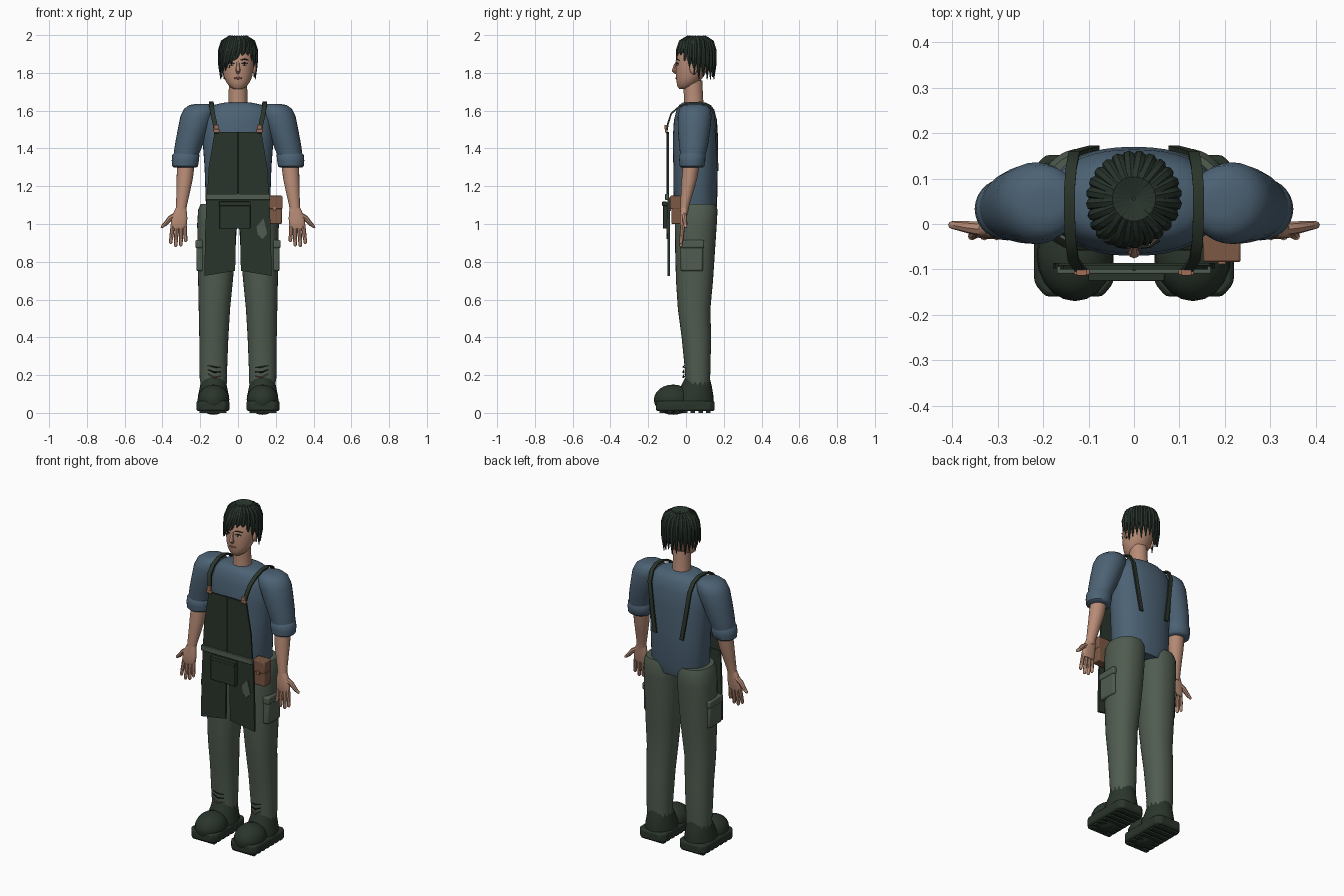
import bpy, bmesh, math
from mathutils import Vector


def srgb(r, g, b):
    f = lambda c: (c / 255 / 12.92) if c < 11 else ((c / 255 + 0.055) / 1.055) ** 2.4
    return (f(r), f(g), f(b), 1)


MATS = {}
for nm, c in {"shirt_blue": (76, 98, 116), "trouser_green": (80, 92, 80), "apron_green": (42, 53, 43),
              "hair_green": (40, 52, 44), "skin": (184, 140, 118), "leather": (124, 88, 68),
              "copper": (160, 112, 88), "eye_white": (205, 205, 200), "black": (20, 22, 20),
              "lip": (130, 82, 74)}.items():
    MATS[nm] = bpy.data.materials.new(nm)
    MATS[nm].diffuse_color = srgb(*c)


def finish(name, bm, mat, bevel=0):
    bmesh.ops.recalc_face_normals(bm, faces=bm.faces)
    me = bpy.data.meshes.new(name)
    bm.to_mesh(me)
    bm.free()
    me.materials.append(MATS[mat])
    ob = bpy.data.objects.new(name, me)
    bpy.context.collection.objects.link(ob)
    if bevel:
        m = ob.modifiers.new("bevel", 'BEVEL')
        m.width, m.segments = bevel, 2
    return ob


def skin_rings(name, rings, mat):
    """Join rings of points into a capped surface."""
    bm = bmesh.new()
    vs = [[bm.verts.new(p) for p in r] for r in rings]
    n = len(vs[0])
    for a, b in zip(vs, vs[1:]):
        for i in range(n):
            bm.faces.new((a[i], a[(i + 1) % n], b[(i + 1) % n], b[i]))
    bm.faces.new(vs[0])
    bm.faces.new(vs[-1])
    return finish(name, bm, mat)


def loft(name, rows, mat, s=1, n=28, p=2.0, jag=0):
    """rows: (z, centre x, centre y, radius x, radius y); p squares the section."""
    rings = []
    for k, (z, cx, cy, rx, ry) in enumerate(rows):
        ring = []
        for i in range(n):
            a = 2 * math.pi * i / n
            c, d = math.cos(a), math.sin(a)
            x = math.copysign(abs(c) ** (2 / p), c) * rx
            y = math.copysign(abs(d) ** (2 / p), d) * ry
            ring.append((s * (cx + x), cy + y, z + (jag * (i % 2) if k == 0 else 0)))
        rings.append(ring)
    return skin_rings(name, rings, mat)


def tube(name, pts, radii, mat, s=1, n=8):
    pts = [Vector((s * q[0], q[1], q[2])) for q in pts]
    rings, u = [], None
    for i, q in enumerate(pts):
        t = (pts[min(i + 1, len(pts) - 1)] - pts[max(i - 1, 0)]).normalized()
        u = t.orthogonal() if u is None else u - t * u.dot(t)
        u.normalize()
        v = t.cross(u)
        rings.append([q + radii[i] * (u * math.cos(2 * math.pi * j / n) + v * math.sin(2 * math.pi * j / n))
                      for j in range(n)])
    return skin_rings(name, rings, mat)


def ribbon(name, pts, w, th, mat, s=1):
    """Flat strap running in the yz plane, width along x."""
    rings = []
    for i, q in enumerate(pts):
        a, b = Vector(pts[max(i - 1, 0)]), Vector(pts[min(i + 1, len(pts) - 1)])
        t = b - a
        nrm = Vector((0, -t.z, t.y)).normalized() * th / 2
        c = Vector((s * q[0], q[1], q[2]))
        wx = Vector((w / 2, 0, 0))
        rings.append([c - wx - nrm, c + wx - nrm, c + wx + nrm, c - wx + nrm])
    return skin_rings(name, rings, mat)


def prism(name, outline, y0, y1, mat, s=1, bevel=0):
    """Front outline (x, z) extruded from y0 to y1."""
    ob = skin_rings(name, [[(s * x, y, z) for x, z in outline] for y in (y0, y1)], mat)
    if bevel:
        m = ob.modifiers.new("bevel", 'BEVEL')
        m.width, m.segments = bevel, 2
    return ob


def box(name, x0, x1, y0, y1, z0, z1, mat, s=1, bevel=0):
    return prism(name, [(x0, z0), (x1, z0), (x1, z1), (x0, z1)], y0, y1, mat, s, bevel)


def ball(name, c, r, mat, s=1):
    bm = bmesh.new()
    bmesh.ops.create_uvsphere(bm, u_segments=20, v_segments=12, radius=1)
    for v in bm.verts:
        v.co = Vector((s * c[0] + v.co.x * r[0], c[1] + v.co.y * r[1], c[2] + v.co.z * r[2]))
    return finish(name, bm, mat)


# shirt body, neck and head
loft("shirt_body", [(1.04, 0, .05, .15, .10), (1.1, 0, .05, .17, .115), (1.3, 0, .05, .177, .117),
                    (1.45, 0, .05, .188, .12), (1.55, 0, .05, .185, .114), (1.605, 0, .05, .165, .1),
                    (1.63, 0, .048, .13, .083), (1.642, 0, .044, .075, .062)], "shirt_blue", n=40, p=2.3)
loft("neck", [(1.6, 0, .043, .056, .056), (1.66, 0, .04, .05, .051), (1.76, 0, .036, .048, .05)], "skin")
loft("head", [(1.716, 0, -.012, .026, .024), (1.728, 0, 0, .045, .045), (1.75, 0, .01, .062, .06),
              (1.78, 0, .02, .075, .073), (1.84, 0, .035, .085, .088), (1.9, 0, .045, .086, .092),
              (1.945, 0, .05, .07, .075), (1.97, 0, .053, .03, .035)], "skin", n=32)

# face
tube("nose", [(0, -.048, 1.86), (0, -.058, 1.835), (0, -.063, 1.812), (0, -.05, 1.798)],
     [.006, .009, .013, .008], "skin")
ball("mouth", (0, -.05, 1.772), (.022, .006, .006), "lip")
for s in (1, -1):
    ball("eye", (.034, -.045, 1.845), (.015, .005, .007), "eye_white", s)
    ball("iris", (.034, -.0485, 1.845), (.006, .003, .006), "black", s)
    tube("upper_lid", [(.018, -.051, 1.849), (.034, -.05, 1.854), (.052, -.04, 1.848)], [.002, .003, .002], "black", s, 6)
    tube("eyebrow", [(.015, -.052, 1.867), (.035, -.049, 1.873), (.057, -.036, 1.866)], [.003, .004, .002], "hair_green", s, 6)
    ball("ear", (.086, .04, 1.825), (.011, .021, .033), "skin", s)

# hair: cap plus radial strands, swept across one side of the brow
loft("hair_cap", [(1.875, 0, .056, .088, .088), (1.92, 0, .054, .088, .09), (1.955, 0, .054, .072, .076),
                  (1.98, 0, .055, .035, .04)], "hair_green")
N = 24
for i in range(N):
    a = 2 * math.pi * (i + .5) / N
    c, d = math.cos(a), math.sin(a)
    front = max(0, -d - .25) / .75
    end = 1.765 + .025 * (i % 3) / 2
    if front > 0:
        end = 1.80 + .055 * max(0, min(1, (c + .6) / 1.0)) * (1 if c < .75 else .3)
    pts = []
    for r, z, sw in ((.004, 1.978, 0), (.045, 1.984, 0), (.078, 1.962, 0), (.091, 1.92, .25),
                     (.094, .5 * (1.92 + end), .7), (.092, end, 1.2)):
        pts.append((r * c - .03 * sw * front, .056 + r * d * (1.0 + .04 * front), z))
    tube("hair_strand", pts, [.006, .014, .0155, .0155, .012, .002], "hair_green")

for s in (1, -1):
    # sleeve, rolled cuff and forearm
    loft("sleeve", [(1.31, .28, .033, .06, .06), (1.36, .276, .036, .066, .066), (1.42, .26, .04, .074, .077),
                    (1.5, .236, .043, .083, .086), (1.57, .215, .046, .09, .09), (1.61, .202, .047, .083, .082),
                    (1.63, .195, .048, .062, .06), (1.636, .19, .048, .03, .03)], "shirt_blue", s)
    loft("sleeve_cuff", [(1.298, .28, .032, .058, .055), (1.306, .28, .032, .068, .065), (1.335, .279, .033, .072, .069),
                         (1.365, .276, .034, .072, .069), (1.378, .275, .035, .062, .06)], "shirt_blue", s)
    loft("forearm", [(1.06, .303, -.01, .027, .021), (1.1, .299, -.006, .029, .024), (1.17, .29, .006, .036, .033),
                     (1.24, .282, .018, .043, .041), (1.33, .275, .03, .047, .045)], "skin", s, 20)
    # hand with fingers and outward thumb
    loft("palm", [(.975, .315, -.017, .036, .012), (.99, .314, -.017, .042, .016), (1.03, .31, -.014, .042, .018),
                  (1.065, .305, -.011, .034, .02), (1.085, .302, -.009, .027, .02)], "skin", s, 20, 2.5)
    for bx, tx, tz in ((.283, .277, .905), (.303, .302, .882), (.324, .33, .878), (.345, .357, .895)):
        tube("finger", [(bx, -.017, .995), ((bx + tx) / 2, -.022, (.995 + tz) / 2), (tx, -.027, tz + .006), (tx, -.027, tz)],
             [.0115, .011, .009, .004], "skin", s)
    tube("thumb", [(.325, -.012, 1.05), (.36, -.008, 1.03), (.385, -.004, 1.0), (.403, -.002, .985), (.407, -.002, .98)],
         [.016, .014, .011, .008, .003], "skin", s)

    # trouser leg with frayed hem and cargo pocket
    loft("trouser_leg", [(.145, .13, .062, .071, .064), (.22, .131, .062, .073, .067), (.4, .128, .055, .077, .078),
                         (.55, .125, .043, .083, .086), (.7, .119, .045, .092, .098), (.85, .114, .048, .1, .105),
                         (1.0, .111, .052, .105, .111), (1.075, .108, .055, .103, .112),
                         (1.105, .105, .055, .093, .102)], "trouser_green", s, 32, 2.2, .022)
    box("cargo_pocket", .18, .221, -.028, .09, .75, .9, "trouser_green", s, .01)
    box("pocket_flap", .185, .226, -.033, .096, .872, .915, "trouser_green", s, .008)
    for k in range(3):
        z = .195 + .022 * k
        tube("hem_crease", [(.09, -.003, z), (.125, -.016, z - .008 + .006 * k), (.16, -.01, z + .012)],
             [.002, .004, .002], ("copper", "black", "apron_green")[k], s, 6)

    # shoe
    sole = [(.07, -.16), (.195, -.16), (.22, -.13), (.22, .125), (.195, .152), (.07, .152), (.045, .125), (.045, -.13)]
    ob = skin_rings("shoe_sole", [[(s * x, y, z) for x, y in sole] for z in (.01, .064)], "apron_green")
    m = ob.modifiers.new("bevel", 'BEVEL')
    m.width, m.segments = .01, 2
    for k in range(7):
        y = -.14 + .041 * k
        box("sole_tread", .06, .205, y, y + .024, 0, .02, "apron_green", s)
    ball("shoe_toe", (.13, -.068, .07), (.084, .102, .08), "apron_green", s)
    loft("shoe_heel", [(.05, .13, .04, .084, .105), (.09, .13, .045, .082, .1), (.14, .13, .055, .071, .082),
                       (.2, .13, .062, .062, .06)], "apron_green", s)

    # apron bib half and skirt panel, split at the centre
    prism("apron_bib", [(.0015, 1.13), (.165, 1.13), (.155, 1.3), (.125, 1.48), (.112, 1.487), (.0015, 1.487)],
          -.1, -.09, "apron_green", s)
    prism("apron_skirt", [(0, 1.14), (.166, 1.14), (.174, .95), (.178, .725), (.015, .752), (.012, .96), (0, .985)],
          -.098, -.086, "apron_green", s)
    # shoulder strap and buckle
    ribbon("shoulder_strap", [(.114, -.104, 1.48), (.122, -.096, 1.53), (.134, -.078, 1.585), (.14, -.035, 1.622),
                              (.142, .02, 1.642), (.142, .08, 1.643), (.138, .125, 1.625), (.132, .155, 1.57),
                              (.112, .162, 1.43), (.088, .168, 1.28)], .024, .009, "apron_green", s)
    box("buckle", .098, .132, -.112, -.1, 1.486, 1.502, "copper", s, .002)
    box("buckle_bar", .103, .127, -.114, -.1, 1.502, 1.525, "copper", s, .002)

# apron centre seam, waistband, front pocket and mended patch
box("bib_seam", -.004, .004, -.102, -.09, 1.13, 1.487, "black")
box("waistband", -.17, .17, -.11, -.094, 1.127, 1.16, "trouser_green", bevel=.003)
box("apron_pocket", -.098, .065, -.122, -.096, .975, 1.115, "apron_green", bevel=.004)
box("pocket_hem", -.1, .067, -.126, -.1, 1.096, 1.118, "apron_green", bevel=.003)
prism("apron_patch", [(.098, .985), (.135, 1.03), (.155, .95), (.13, .92), (.104, .945)], -.104, -.096, "trouser_green")

# leather tool pouch
box("tool_pouch", .155, .232, -.078, -.02, 1.0, 1.14, "leather", bevel=.006)
box("pouch_flap", .152, .235, -.084, -.02, 1.08, 1.15, "leather", bevel=.005)
box("pouch_clasp", .185, .202, -.088, -.08, 1.068, 1.09, "copper")

for ob in bpy.data.objects:
    ob.select_set(True)
    bpy.context.view_layer.objects.active = ob
bpy.ops.object.shade_smooth_by_angle(angle=math.radians(42))
